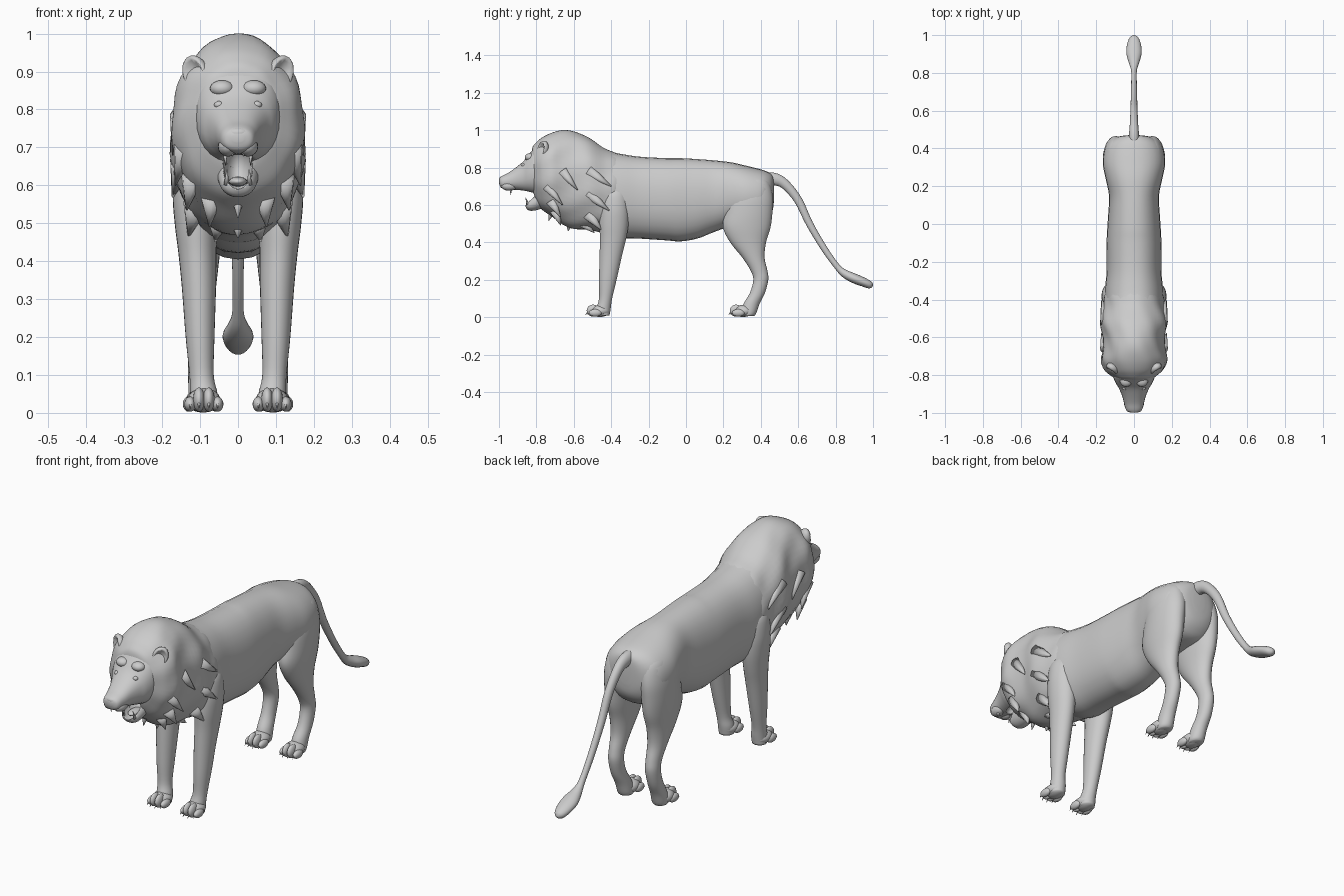
import bpy, bmesh, math
from mathutils import Matrix, Vector


def finish(name, bm, mirror=False, cutter=None):
    bmesh.ops.recalc_face_normals(bm, faces=bm.faces)
    me = bpy.data.meshes.new(name)
    bm.to_mesh(me)
    bm.free()
    me.shade_smooth()
    ob = bpy.data.objects.new(name, me)
    bpy.context.collection.objects.link(ob)
    if cutter:
        b = ob.modifiers.new("hollow", 'BOOLEAN')
        b.operation, b.solver, b.object = 'DIFFERENCE', 'EXACT', cutter
    if mirror:
        ob.modifiers.new("mirror", 'MIRROR').use_mirror_merge = False
    return ob


def spline(keys, steps):
    """Catmull-Rom through key tuples."""
    out = []
    for i in range(len(keys) - 1):
        p = [keys[max(0, min(len(keys) - 1, i + k))] for k in (-1, 0, 1, 2)]
        for s in range(steps):
            t = s / steps
            out.append([0.5 * (2 * b + (c - a) * t + (2 * a - 5 * b + 4 * c - d) * t * t
                               + (3 * b - a - 3 * c + d) * t ** 3) for a, b, c, d in zip(*p)])
    return out + [list(keys[-1])]


def add_loft(bm, keys, axis=None, n=28, steps=4, power=2.0, ripple=0.0):
    """Skin elliptical rings (x, y, z, half width, half depth) along a path in the yz plane."""
    pts = spline(keys, steps)
    rings = []
    for i, (x, y, z, a, b) in enumerate(pts):
        if axis == 'y':
            up = Vector((0, 0, 1))
        elif axis == 'z':
            up = Vector((0, 1, 0))
        else:
            q, r = pts[max(i - 1, 0)], pts[min(i + 1, len(pts) - 1)]
            up = Vector((0, -(r[2] - q[2]), r[1] - q[1])).normalized()
        ring = []
        for k in range(n):
            t = 2 * math.pi * k / n
            c, s = math.cos(t), math.sin(t)
            w = 1 + ripple * math.cos(9 * t - 28 * y) * abs(c)
            cx = math.copysign(abs(c) ** (2 / power), c) * max(a, .001) * w
            cu = math.copysign(abs(s) ** (2 / power), s) * max(b, .001) * w
            ring.append(bm.verts.new(Vector((x + cx, y, z)) + up * cu))
        rings.append(ring)
    for r0, r1 in zip(rings, rings[1:]):
        for k in range(n):
            bm.faces.new((r0[k], r0[(k + 1) % n], r1[(k + 1) % n], r1[k]))
    bm.faces.new(rings[0])
    bm.faces.new(rings[-1])


def loft(name, keys, mirror=False, cutter=None, **kw):
    bm = bmesh.new()
    add_loft(bm, keys, **kw)
    return finish(name, bm, mirror, cutter)


def profile(rows):
    """(y, top, bottom, half width) -> ring tuples."""
    return [(0, y, (t + b) / 2, w, (t - b) / 2) for y, t, b, w in rows]


def add_ball(bm, c, r, rot=None):
    m = Matrix.Translation(c) @ (rot or Matrix()) @ Matrix.Diagonal((*r, 1))
    return bmesh.ops.create_uvsphere(bm, u_segments=20, v_segments=12, radius=1, matrix=m)["verts"]


def balls(name, items, mirror=False):
    bm = bmesh.new()
    for c, r in items:
        add_ball(bm, c, r)
    return finish(name, bm, mirror)


def spikes(name, items, mirror=False):
    """Tapered tufts, teeth and claws: base, tip, width."""
    bm = bmesh.new()
    for base, tip, w in items:
        a, b = Vector(base), Vector(tip)
        m = (Matrix.Translation((a + b) / 2)
             @ (b - a).to_track_quat('Z', 'Y').to_matrix().to_4x4())
        bmesh.ops.create_cone(bm, cap_ends=True, segments=10, radius1=w, radius2=w * .08,
                              depth=(b - a).length, matrix=m)
    return finish(name, bm, mirror)


# Mouth hollow cutter
mouth = balls("mouth_cutter", [((0, -.835, .652), (.04, .08, .064))])
mouth.hide_render = True
mouth.display_type = 'WIRE'

# Torso
loft("torso", profile([
    (-.52, .86, .50, .12), (-.44, .89, .455, .15), (-.36, .875, .425, .155), (-.25, .858, .42, .145),
    (-.10, .85, .41, .145), (-.03, .85, .405, .142), (.06, .845, .42, .136), (.15, .838, .455, .132),
    (.24, .828, .485, .15), (.32, .81, .49, .165), (.40, .79, .50, .155), (.44, .775, .53, .125),
    (.463, .755, .57, .08), (.47, .72, .62, .03)]), axis='y', power=2.2)

# Mane
loft("mane", profile([
    (-.33, .86, .47, .13), (-.38, .88, .45, .155), (-.44, .905, .45, .163), (-.52, .96, .467, .178),
    (-.60, .993, .472, .163), (-.66, 1.0, .495, .165), (-.72, .985, .54, .175), (-.77, .96, .575, .157),
    (-.80, .935, .62, .125), (-.82, .91, .67, .09), (-.827, .87, .74, .03)]),
    axis='y', n=56, power=2.1, ripple=.018, cutter=mouth)

# Mane tufts along cheeks, chest and back edge
spikes("mane_tufts", [
    ((.14, -.74, .70), (.165, -.66, .60), .03), ((.12, -.72, .62), (.135, -.67, .535), .03),
    ((.07, -.70, .57), (.075, -.67, .492), .03), ((.145, -.52, .78), (.168, -.40, .70), .035),
    ((.145, -.52, .66), (.172, -.41, .57), .035), ((.11, -.52, .55), (.13, -.45, .465), .035),
    ((.05, -.56, .51), (.06, -.49, .452), .03), ((.15, -.66, .78), (.172, -.58, .68), .03)], mirror=True)
spikes("chin_tufts", [((0, -.71, .58), (0, -.735, .515), .022), ((0, -.70, .60), (0, -.745, .60), .02),
                      ((0, -.62, .51), (0, -.63, .462), .025)])

# Head and muzzle
loft("head", profile([
    (-.74, .94, .64, .11), (-.80, .915, .655, .112), (-.84, .87, .665, .098), (-.87, .833, .672, .08),
    (-.91, .80, .68, .063), (-.95, .772, .683, .052), (-.98, .757, .688, .044), (-.993, .748, .697, .034),
    (-.999, .735, .715, .015)]), axis='y', power=2.3, cutter=mouth)
balls("muzzle_pads", [((.026, -.945, .702), (.027, .043, .026))], mirror=True)
balls("brows", [((.042, -.832, .855), (.032, .03, .022))], mirror=True)
balls("eyes", [((.05, -.868, .812), (.013, .012, .010))], mirror=True)
balls("nose", [((0, -.978, .738), (.034, .021, .016))])

# Lower jaw and tongue
loft("lower_jaw", [(0, -.74, .66, .062, .05), (0, -.79, .622, .054, .045), (0, -.825, .603, .046, .036),
                   (0, -.85, .596, .034, .024), (0, -.858, .594, .01, .008)], cutter=mouth)
balls("tongue", [((0, -.80, .61), (.024, .045, .013))])
spikes("fangs", [((.034, -.935, .692), (.033, -.938, .652), .008), ((.014, -.965, .692), (.014, -.966, .676), .006),
                 ((.03, -.846, .602), (.029, -.858, .642), .008)], mirror=True)

# Cupped ears
bm = bmesh.new()
turn = Matrix.Rotation(math.radians(32), 4, 'Z') @ Matrix.Rotation(math.radians(25), 4, 'Y')
ear_c = Vector((.11, -.765, .893))
for v in add_ball(bm, ear_c, (.037, .028, .052), turn):
    p = turn.inverted() @ (v.co - ear_c)
    d = math.hypot(p.x / .037, p.z / .052)
    if p.y < 0 and d < .8:
        p.y += .034 * (1 - d / .8) ** .5
        v.co = ear_c + turn @ p
finish("ears", bm, mirror=True)

# Legs
loft("front_legs", [
    (.10, -.385, .70, .03, .04), (.112, -.382, .66, .05, .066), (.115, -.382, .58, .057, .076),
    (.111, -.385, .50, .056, .078), (.107, -.39, .42, .05, .07), (.103, -.402, .33, .045, .06),
    (.10, -.418, .20, .038, .047), (.096, -.43, .10, .032, .035), (.09, -.44, .05, .036, .038),
    (.09, -.443, .008, .034, .034)], axis='z', mirror=True)
loft("hind_legs", [
    (.08, .36, .76, .03, .05), (.09, .355, .72, .055, .09), (.096, .345, .64, .067, .12),
    (.10, .335, .56, .065, .127), (.10, .325, .48, .06, .127), (.10, .332, .40, .05, .096),
    (.10, .36, .32, .041, .06), (.10, .39, .25, .034, .045), (.10, .40, .20, .033, .04),
    (.10, .382, .13, .032, .04), (.096, .35, .07, .035, .043), (.094, .335, .02, .036, .04),
    (.094, .33, .006, .03, .034)], axis='z', mirror=True)

# Paws with four toes and claws
for name, x0, y0 in (("front_paws", .09, -.46), ("hind_paws", .094, .305)):
    parts, claws = [((x0, y0, .033), (.044, .055, .032))], []
    for dx, dy in ((-.036, .012), (-.013, 0), (.013, 0), (.036, .012)):
        x, y = x0 + dx, y0 + dy
        parts.append(((x, y - .037, .035 - dy), (.0155, .034, .032 - dy)))
        claws.append(((x, y - .058, .032), (x, y - .079, .012), .006))
    balls(name, parts, mirror=True)
    spikes(name.replace("paws", "claws"), claws, mirror=True)

# Tail with tufted end
loft("tail", [
    (0, .40, .735, .03, .035), (0, .47, .738, .027, .034), (0, .53, .71, .022, .026), (0, .60, .625, .019, .022),
    (0, .66, .50, .017, .019), (0, .74, .365, .015, .017), (0, .81, .268, .015, .016), (0, .85, .232, .026, .022),
    (0, .90, .207, .040, .026), (0, .95, .187, .037, .024), (0, .985, .171, .024, .019),
    (0, .998, .165, .006, .006)], n=20)
